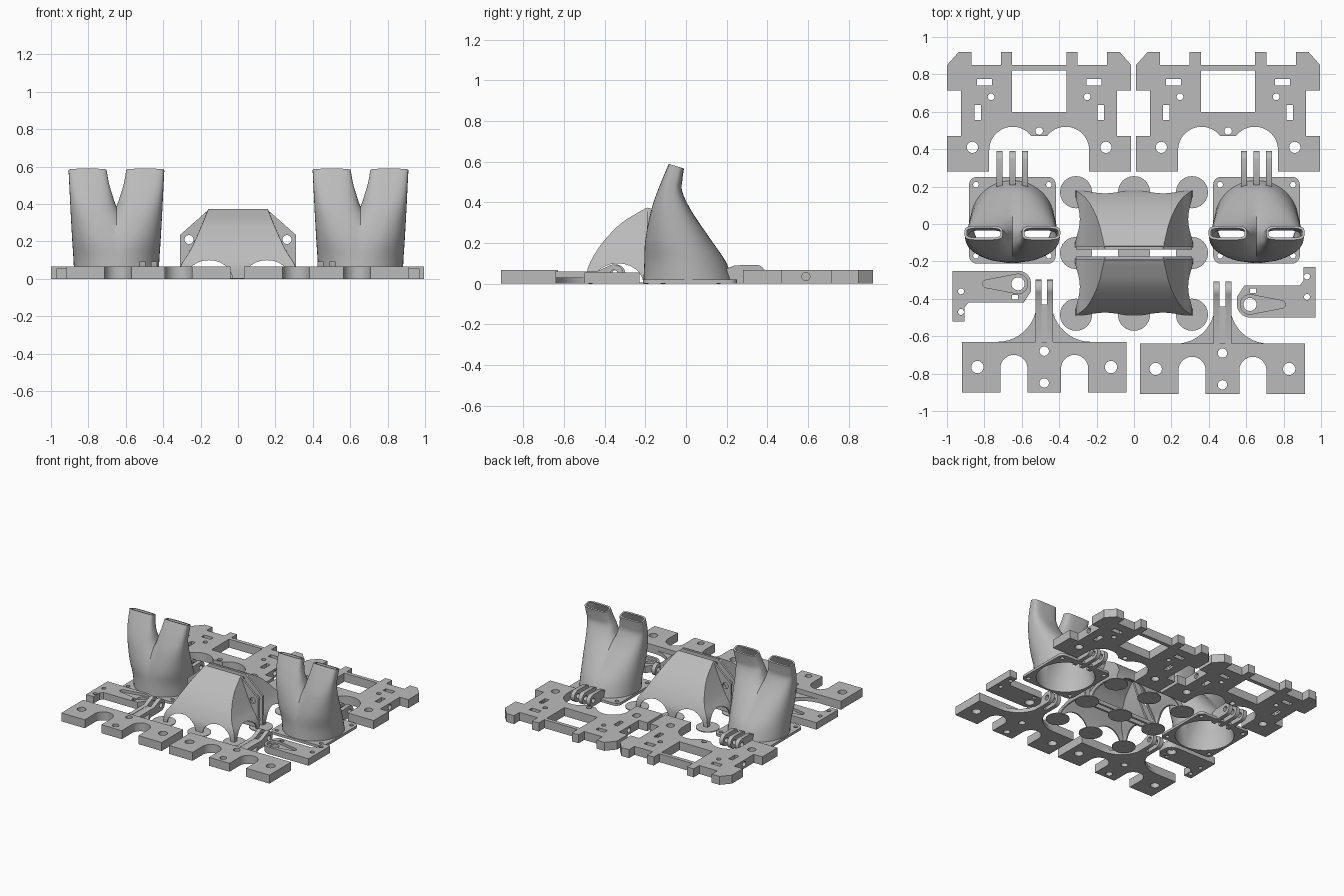
import bpy, bmesh
from math import sin, cos, radians, pi
from mathutils import Matrix, Vector

if "Cube" in bpy.data.objects:
    bpy.data.objects.remove(bpy.data.objects["Cube"])

grey = bpy.data.materials.new("light grey plastic")
grey.use_nodes = True
grey.diffuse_color = (0.5, 0.5, 0.5, 1)
grey.node_tree.nodes["Principled BSDF"].inputs["Base Color"].default_value = (0.5, 0.5, 0.5, 1)

# Axis frames for profiles: flat on the ground, side-on (y, z) and front-on (x, z)
FLAT = Matrix.Identity(4)
SIDE = Matrix(((0, 0, 1, 0), (1, 0, 0, 0), (0, 1, 0, 0), (0, 0, 0, 1)))
FRONT = Matrix(((1, 0, 0, 0), (0, 0, -1, 0), (0, 1, 0, 0), (0, 0, 0, 1)))


def arc(cx, cy, r, a0=0, a1=345, n=24):
    return [(cx + r * cos(radians(a0 + (a1 - a0) * i / (n - 1))),
             cy + r * sin(radians(a0 + (a1 - a0) * i / (n - 1)))) for i in range(n)]


def box(x0, x1, y0, y1):
    return [(x0, y0), (x1, y0), (x1, y1), (x0, y1)]


def mirrored(half):
    return half + [(-x, y) for x, y in reversed(half)]


def finish(name, bm, place=FLAT):
    bm.transform(place)
    bmesh.ops.remove_doubles(bm, verts=bm.verts, dist=0.0002)
    bmesh.ops.recalc_face_normals(bm, faces=bm.faces)
    for f in bm.faces:
        f.smooth = True
    me = bpy.data.meshes.new(name)
    bm.to_mesh(me)
    bm.free()
    me.set_sharp_from_angle(angle=radians(32))
    me.materials.clear()
    me.materials.append(grey)
    ob = bpy.data.objects.new(name, me)
    bpy.context.collection.objects.link(ob)
    return ob


def evaluated(ob):
    bpy.context.view_layer.update()
    dg = bpy.context.evaluated_depsgraph_get()
    me = bpy.data.meshes.new_from_object(ob.evaluated_get(dg))
    bm = bmesh.new()
    bm.from_mesh(me)
    bpy.data.meshes.remove(me)
    return bm


def plate(name, loops, h0, h1, place=FLAT, frame=FLAT):
    """Extruded outline; the loops after the first are holes."""
    cu = bpy.data.curves.new(name, "CURVE")
    cu.dimensions, cu.fill_mode, cu.extrude = "2D", "BOTH", (h1 - h0) / 2
    for loop in loops:
        sp = cu.splines.new("POLY")
        sp.points.add(len(loop) - 1)
        for p, (x, y) in zip(sp.points, loop):
            p.co = (x, y, 0, 1)
        sp.use_cyclic_u = True
    tmp = bpy.data.objects.new("outline", cu)
    bpy.context.collection.objects.link(tmp)
    bm = evaluated(tmp)
    bpy.data.objects.remove(tmp)
    return finish(name, bm, place @ frame @ Matrix.Translation((0, 0, (h0 + h1) / 2)))


def cut(ob, cutters):
    for c in cutters:
        c.hide_render = True
        m = ob.modifiers.new("cut", "BOOLEAN")
        m.operation, m.solver, m.object = "DIFFERENCE", "EXACT", c
    bm = evaluated(ob)
    name = ob.name
    for o in [ob] + cutters:
        bpy.data.objects.remove(o)
    return finish(name, bm)


def spline_rows(rows, steps=4):
    """Smooth in-between rows through the given stations."""
    vs = [Vector(r) for r in rows]
    vs = [2 * vs[0] - vs[1]] + vs + [2 * vs[-1] - vs[-2]]
    out = []
    for a, b, c, d in zip(vs, vs[1:], vs[2:], vs[3:]):
        for i in range(steps):
            t = i / steps
            out.append(b + (c - a) * t / 2 + (2 * a - 5 * b + 4 * c - d) * t * t / 2
                       + (3 * b - a - 3 * c + d) * t ** 3 / 2)
    return out + [vs[-2]]


def bridge(bm, rings, cyclic=True):
    n = len(rings[0])
    for r0, r1 in zip(rings, rings[1:]):
        for i in range(n if cyclic else n - 1):
            j = (i + 1) % n
            bm.faces.new((r0[i], r0[j], r1[j], r1[i]))


# Rear mounting plates
half = [(0.04, 0.47)] + arc(0.142, 0.395, 0.125, 143, 0) + [
    (0.267, 0.28), (0.492, 0.28), (0.492, 0.47), (0.417, 0.47), (0.417, 0.715), (0.492, 0.715),
    (0.492, 0.85), (0.43, 0.92), (0.363, 0.92), (0.363, 0.85), (0.205, 0.85), (0.205, 0.92),
    (0.145, 0.92), (0.145, 0.85)]
for side, cx in (("right", -0.507), ("left", 0.503)):
    at = Matrix.Translation((cx, 0, 0))
    loops = [mirrored(half), box(-0.145, 0.145, 0.6, 0.82), arc(0, 0.497, 0.02)]
    for s in (-1, 1):
        loops += [box(s * 0.252, s * 0.332, 0.74, 0.775), box(s * 0.312, s * 0.347, 0.555, 0.635),
                  arc(s * 0.257, 0.68, 0.018), arc(s * 0.357, 0.41, 0.03)]
    body = plate("rear_plate_" + side, loops, 0, 0.067, at)
    cut(body, [plate("screw_cutter", [arc(0.59, 0.035, 0.02)], s * 0.385 - 0.055, s * 0.385 + 0.055,
                     at, SIDE) for s in (-1, 1)])

# Front brackets with hinge prongs and curved webs
half = [(0.09, -0.9)] + arc(0.1625, -0.7725, 0.0725, 180, 0) + [(0.235, -0.9), (0.44, -0.9), (0.44, -0.63)]
prong = [(-0.65, 0), (-0.65, 0.06), (-0.43, 0.06)] + arc(-0.345, 0.047, 0.047, 120, -90)
web = [(0, -0.64), (0.23, -0.64)] + arc(0.23, -0.42, 0.21, 270, 180, 12) + [(0, -0.42)]
for side, cx, dy in (("right", -0.48, 0), ("left", 0.473, -0.01)):
    at = Matrix.Translation((cx, dy, 0))
    holes = [arc(s * 0.357, -0.765, 0.033) for s in (-1, 1)]
    holes += [arc(0, y, 0.025) for y in (-0.68, -0.85)]
    plate("front_bracket_" + side, [mirrored(half)] + holes, 0, 0.067, at)
    for s in (-1, 1):
        plate("bracket_prong_" + side, [prong, arc(-0.345, 0.047, 0.02)],
              s * 0.031 - 0.016, s * 0.031 + 0.016, at, SIDE)
        plate("bracket_web_" + side, [[(s * (x + 0.02), y) for x, y in web]], 0, 0.03, at)
    plate("prong_root_" + side, [box(-0.016, 0.016, -0.64, -0.43)], 0, 0.058, at)

# Lever arms with a tapered pocket; the second is turned half round
outline = [(-0.97, -0.25), (-0.97, -0.52), (-0.905, -0.52), (-0.905, -0.445), (-0.885, -0.42),
           (-0.59, -0.42), (-0.55, -0.36)] + arc(-0.62, -0.32, 0.07, 0, 90, 10) + [(-0.66, -0.25)]
pocket = arc(-0.62, -0.32, 0.052, -100, 100) + arc(-0.79, -0.32, 0.02, 100, 260, 10)
small = [arc(-0.925, y, 0.016) for y in (-0.36, -0.47)] + [box(-0.653, -0.62, -0.405, -0.38)]
turned = Matrix.Translation((0, -0.75, 0)) @ Matrix.Rotation(pi, 4, "Z")
for side, at in (("right", FLAT), ("left", turned)):
    plate("lever_base_" + side, [outline, arc(-0.62, -0.32, 0.035)] + small, 0, 0.035, at)
    plate("lever_top_" + side, [outline, pocket] + small, 0.035, 0.055, at)

# Forked air ducts: z, inner x, outer x, front y, back y, squareness
stations = [(0, -0.225, 0.225, -0.21, 0.24, 2), (0.11, -0.2, 0.23, -0.205, 0.195, 2),
            (0.215, -0.13, 0.237, -0.2, 0.125, 2.2), (0.36, -0.015, 0.245, -0.17, 0.03, 2.5),
            (0.46, 0.025, 0.25, -0.135, -0.018, 3), (0.52, 0.042, 0.253, -0.11, -0.018, 3.5),
            (0.578, 0.052, 0.256, -0.085, -0.01, 4)]


def duct_rings(bm, wall):
    rings = []
    for z, x0, x1, y0, y1, e in spline_rows(stations):
        a, b, ring = (x1 - x0) / 2 - wall, (y1 - y0) / 2 - wall, []
        for i in range(48):
            c, s = cos(2 * pi * i / 48), sin(2 * pi * i / 48)
            x = a * abs(c) ** (2 / e) * (1 if c > 0 else -1)
            y = b * abs(s) ** (2 / e) * (1 if s > 0 else -1)
            tilt = -0.3 * y * (z / 0.578) ** 3
            ring.append(bm.verts.new(((x0 + x1) / 2 + x, (y0 + y1) / 2 + y, z + tilt)))
        rings.append(ring)
    return rings


corners = [p for sx, sy, a in ((1, 1, 0), (-1, 1, 90), (-1, -1, 180), (1, -1, 270))
           for p in arc(sx * 0.19, 0.02 + sy * 0.19, 0.042, a, a + 90, 6)]
lug = [(0.19, 0), (0.19, 0.07), (0.24, 0.09)] + arc(0.345, 0.046, 0.046, 90, -90)
for side, cx in (("right", -0.65), ("left", 0.655)):
    at = Matrix.Translation((cx, 0, 0))
    bm = bmesh.new()
    bridge(bm, duct_rings(bm, 0) + duct_rings(bm, 0.012)[::-1])
    bmesh.ops.bisect_plane(bm, geom=bm.verts[:] + bm.edges[:] + bm.faces[:], dist=1e-5,
                           plane_co=(0, 0, 0), plane_no=(1, 0, 0), clear_inner=True)
    bmesh.ops.mirror(bm, geom=bm.verts[:] + bm.edges[:] + bm.faces[:], axis="X", merge_dist=1e-4)
    finish("forked_duct_" + side, bm, at)
    holes = [arc(sx * 0.195, 0.02 + sy * 0.19, 0.015) for sx in (-1, 1) for sy in (-1, 1)]
    plate("duct_base_" + side, [corners, arc(0, 0.015, 0.212, n=48)] + holes, 0, 0.02, at)
    for x in (-0.068, 0, 0.068):
        plate("duct_lug_" + side, [lug, arc(0.345, 0.046, 0.02)], x - 0.016, x + 0.016, at, SIDE)

# Pair of hoods back to back: z, half width, reach
sections = spline_rows([(0, 0.31, 0.33), (0.07, 0.3, 0.325), (0.14, 0.257, 0.292), (0.21, 0.222, 0.243),
                        (0.29, 0.187, 0.165), (0.345, 0.165, 0.08), (0.37, 0.155, 0.035)])
flange = mirrored([(0.31, 0.005), (0.31, 0.235), (0.155, 0.372)])
opening = mirrored([(x - 0.018, z) for z, x, d in sections if 0.03 < z < 0.35])
for name, turn in (("front", 0), ("rear", pi)):
    at = Matrix.Translation((0, -0.155, 0)) @ Matrix.Rotation(turn, 4, "Z")
    bm = bmesh.new()
    bridge(bm, [[bm.verts.new(p) for p in ((-x, -0.03, z), (-x, -d, z), (x, -d, z), (x, -0.03, z))]
                for z, x, d in sections], cyclic=False)
    hood = finish("hood_" + name, bm, at)
    m = hood.modifiers.new("wall", "SOLIDIFY")
    m.thickness, m.offset = 0.012, 0
    # Scalloped lower edge
    scallop = [(0.125 * c, 0.1 * s) for c, s in arc(0, 0, 1)]
    cutters = [plate("arch_cutter", [[(x + s * 0.155, z) for x, z in scallop]], 0.2, 0.5, at, FRONT)
               for s in (-1, 1)]
    cutters.append(plate("side_cutter", [[(y - 0.18, z) for y, z in scallop]], -0.5, 0.5, at, SIDE))
    cut(hood, cutters)
    plate("hood_flange_" + name, [flange, opening] + [arc(s * 0.262, 0.21, 0.024) for s in (-1, 1)],
          0.02, 0.036, at, FRONT)

# Round ground pads under the hoods
for x in (-0.31, 0, 0.31):
    for y in (-0.485, -0.155, 0.17):
        plate("ground_pad", [arc(x, y, 0.086, n=24)], 0, 0.006)
